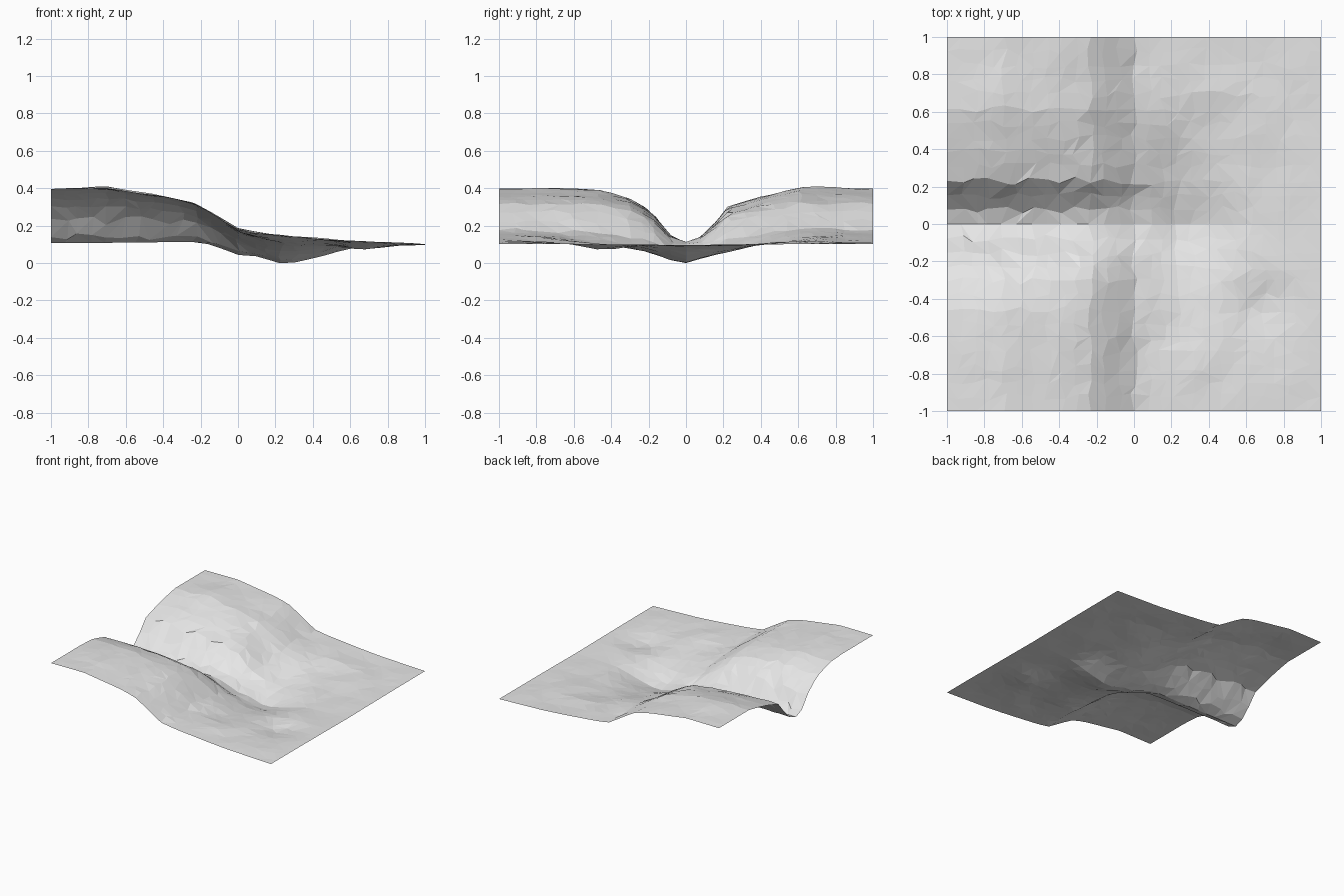
import bpy, bmesh, math, random
from mathutils import Vector, noise

if "Cube" in bpy.data.objects:
    bpy.data.objects.remove(bpy.data.objects["Cube"])

random.seed(4)


def curve(points, t):
    """Piecewise linear profile lookup."""
    if t <= points[0][0]:
        return points[0][1]
    for (a, u), (b, v) in zip(points, points[1:]):
        if t <= b:
            return u + (v - u) * (t - a) / (b - a)
    return points[-1][1]


# Profiles: upper ground and valley floor along x, valley walls across y
UPPER = [(-1, .405), (-.7, .407), (-.55, .385), (-.4, .365), (-.25, .335), (-.17, .29),
         (-.05, .215), (0, .185), (.1, .168), (.4, .14), (.6, .125), (1, .11)]
FLOOR = [(-1, .115), (-.4, .12), (-.2, .122), (-.1, .09), (0, .052), (.1, .045),
         (.25, 0), (.43, .04), (.6, .09), (.8, .10), (1, .105)]
SOUTH_WALL = [(0, 0), (.05, .03), (.1, .18), (.18, .58), (.3, .82), (.45, .97), (.6, 1)]
NORTH_WALL = [(0, 0), (.05, .03), (.1, .16), (.15, .34), (.22, .66), (.4, .85), (.6, 1)]
BASIN = [(0, 0), (.1, .16), (.2, .4), (.4, .68), (.7, 1)]
# Small mounds and dips: x, y, height, radius
MOUNDS = [(.1, .6, .018, .16), (.68, -.45, -.035, .15), (.15, -.65, -.012, .15),
          (-.65, .62, .008, .2)]


def height(x, y):
    wall = curve(NORTH_WALL if y > 0 else SOUTH_WALL, abs(y))
    k = min(1, max(0, (x + .1) / .25))
    w = wall + (curve(BASIN, abs(y)) - wall) * k
    lo = curve(FLOOR, x)
    z = lo + (curve(UPPER, x) - lo) * w
    for mx, my, h, r in MOUNDS:
        z += h * math.exp(-((x - mx) ** 2 + (y - my) ** 2) / (r * r))
    fade = min(1, (1 - max(abs(x), abs(y))) / .2) * min(1, .2 + w)
    return z + .012 * fade * noise.noise(Vector((x * 5, y * 5, 2)))


# Terrain sheet: jittered grid, irregular triangles
N = 26
bm = bmesh.new()
rows = []
for j in range(N + 1):
    row = []
    for i in range(N + 1):
        x, y = -1 + 2 * i / N, -1 + 2 * j / N
        if 0 < i < N and 0 < j < N:
            if j != N // 2:
                y += random.uniform(-.022, .022)
            x += random.uniform(-.022, .022)
        row.append(bm.verts.new((x, y, height(x, y))))
    rows.append(row)
for j in range(N):
    for i in range(N):
        a, b = rows[j][i], rows[j][i + 1]
        c, d = rows[j + 1][i + 1], rows[j + 1][i]
        if random.random() < .5:
            tris = ((a, b, c), (a, c, d))
        else:
            tris = ((a, b, d), (b, c, d))
        for t in tris:
            bm.faces.new(t)

# Rest the lowest point on the ground
low = min(v.co.z for v in bm.verts)
for v in bm.verts:
    v.co.z -= low

mesh = bpy.data.meshes.new("terrain")
bm.to_mesh(mesh)
bm.free()
mat = bpy.data.materials.new("light grey")
mat.diffuse_color = (.8, .8, .8, 1)
mat.use_nodes = True
mat.node_tree.nodes["Principled BSDF"].inputs["Base Color"].default_value = mat.diffuse_color
mesh.materials.append(mat)
terrain = bpy.data.objects.new("terrain", mesh)
bpy.context.collection.objects.link(terrain)
